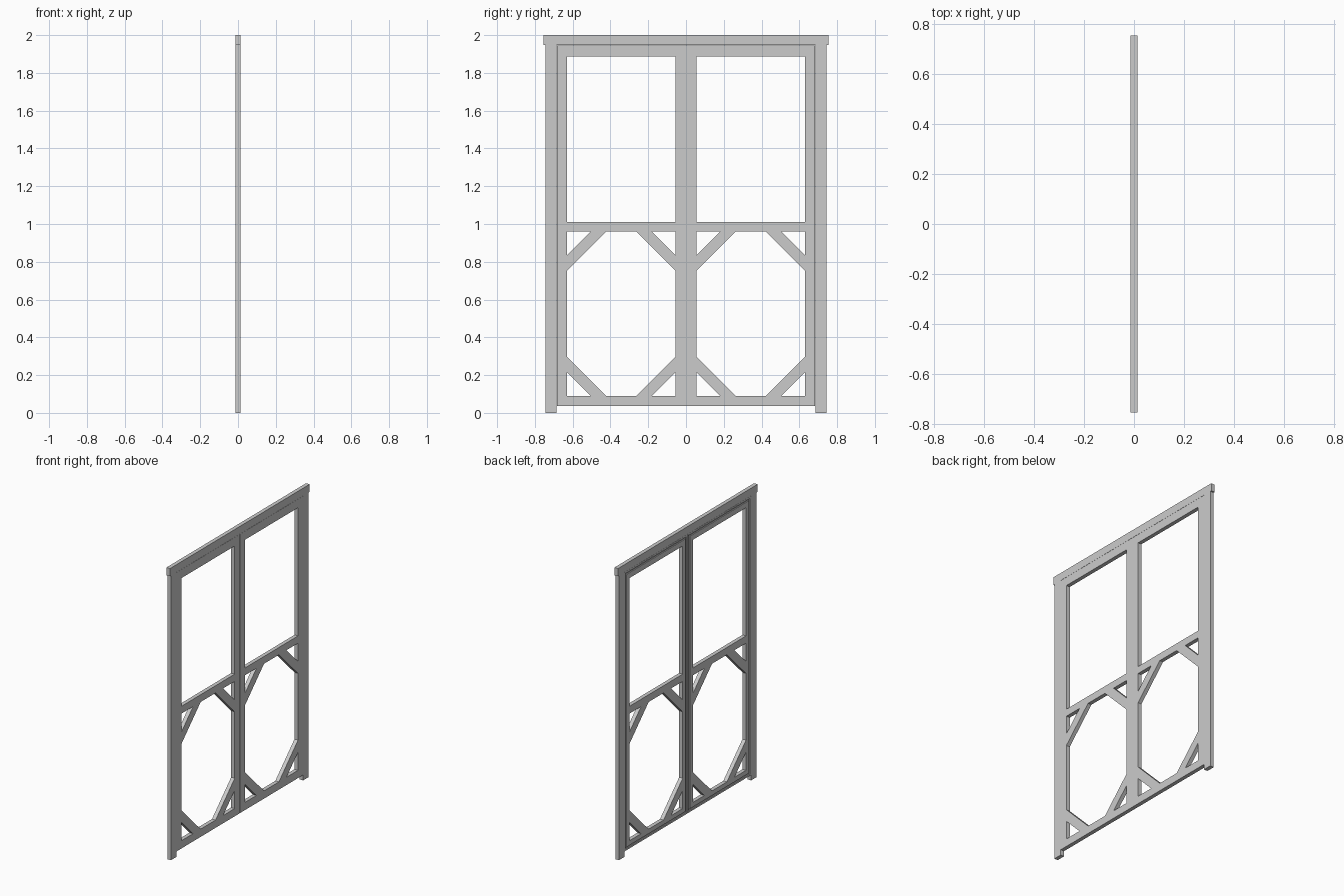
import bpy, bmesh
from mathutils import Matrix

if "Cube" in bpy.data.objects:
    bpy.data.objects.remove(bpy.data.objects["Cube"])

HALF = 0.0135          # half thickness of all boards
Y0, Y1 = 0.055, 0.63   # opening limits across one door
TO_WORLD = Matrix(((0, 0, 1, 0), (1, 0, 0, 0), (0, 1, 0, 0), (0, 0, 0, 1)))


def rect(a, b, c, d):
    return [(a, c), (b, c), (b, d), (a, d)]


def solid(name, loops, half=HALF, x=0.0):
    """Filled flat (y, z) profile with holes, extruded along x."""
    cu = bpy.data.curves.new(name + "_profile", 'CURVE')
    cu.dimensions = '2D'
    cu.fill_mode = 'BOTH'
    cu.extrude = half
    for pts in loops:
        sp = cu.splines.new('POLY')
        sp.points.add(len(pts) - 1)
        for p, (y, z) in zip(sp.points, pts):
            p.co = (y, z, 0, 1)
        sp.use_cyclic_u = True
    tmp = bpy.data.objects.new(name + "_profile", cu)
    bpy.context.scene.collection.objects.link(tmp)
    dg = bpy.context.evaluated_depsgraph_get()
    me = bpy.data.meshes.new_from_object(tmp.evaluated_get(dg))
    bpy.data.objects.remove(tmp)
    me.name = name
    bm = bmesh.new()
    bm.from_mesh(me)
    bmesh.ops.remove_doubles(bm, verts=bm.verts, dist=1e-5)
    bmesh.ops.transform(bm, matrix=Matrix.Translation((x, 0, 0)) @ TO_WORLD, verts=bm.verts)
    bmesh.ops.recalc_face_normals(bm, faces=bm.faces)
    for f in bm.faces:
        f.smooth = False
    bm.to_mesh(me)
    bm.free()
    ob = bpy.data.objects.new(name, me)
    bpy.context.scene.collection.objects.link(ob)
    return ob


def corner(y, z, sy, sz, leg=0.125):
    """Small triangular hole behind a corner brace."""
    return [(y, z), (y + sy * leg, z), (y, z + sz * leg)]


def door_loops(s):
    lo, hi, c = 0.09, 0.96, 0.207
    loops = [rect(0.0005, 0.684, 0.037, 1.946),      # door outline
             rect(Y0, Y1, 1.01, 1.887),              # screen opening
             [(Y0 + c, lo), (Y1 - c, lo), (Y1, lo + c), (Y1, hi - c),
              (Y1 - c, hi), (Y0 + c, hi), (Y0, hi - c), (Y0, lo + c)]]
    for y, sy in ((Y0, 1), (Y1, -1)):
        for z, sz in ((lo, 1), (hi, -1)):
            loops.append(corner(y, z, sy, sz))
    return [[(s * y, z) for y, z in lp] for lp in loops]


# Jambs and header in one piece
W, J, E, T = 0.745, 0.685, 0.755, 1.947
solid("door_frame", [[(-W, 0), (-J, 0), (-J, T), (J, T), (J, 0), (W, 0),
                      (W, T), (E, T), (E, 2), (-E, 2), (-E, T), (-W, T)]])

# Two door leaves, each with a shallow groove on the back face
for side, s in (("left", -1), ("right", 1)):
    door = solid(side + "_screen_door", door_loops(s))
    ring = [rect(0.012, 0.673, 0.049, 1.934), rect(0.022, 0.663, 0.059, 1.924)]
    ring = [[(s * y, z) for y, z in lp] for lp in ring]
    cutter = solid(side + "_groove_cutter", ring, 0.006, -HALF)
    cutter.hide_render = True
    mod = door.modifiers.new("groove", 'BOOLEAN')
    mod.operation = 'DIFFERENCE'
    mod.solver = 'EXACT'
    mod.object = cutter
    dg = bpy.context.evaluated_depsgraph_get()
    cut = bpy.data.meshes.new_from_object(door.evaluated_get(dg))
    door.modifiers.clear()
    door.data = cut
    bpy.data.objects.remove(cutter)
